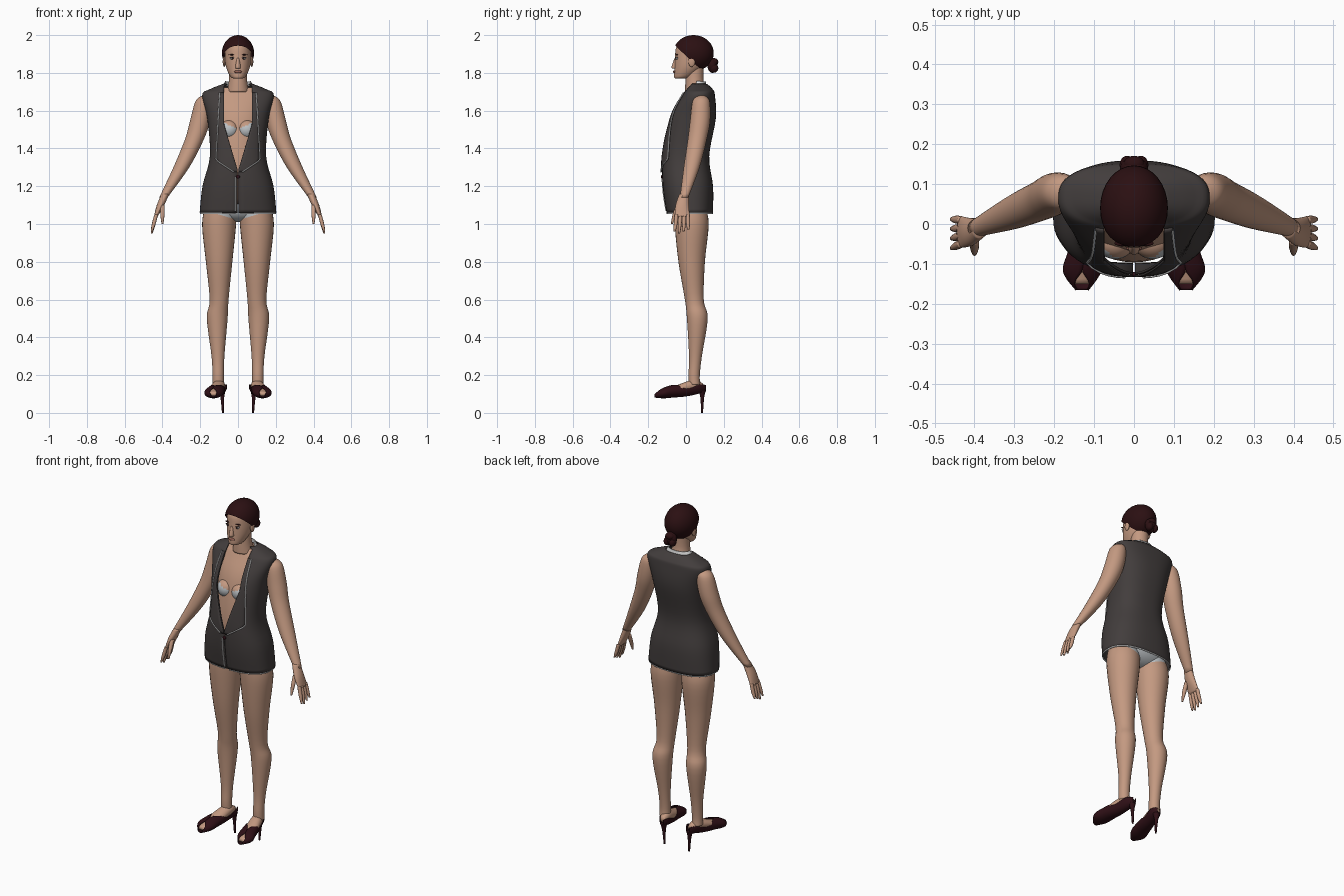
import bpy, bmesh
from math import sin, cos, pi, asin, sqrt, copysign
from mathutils import Matrix

cube = bpy.data.objects.get("Cube")
if cube:
    bpy.data.objects.remove(cube, do_unlink=True)


def material(name, *rgb):
    mat = bpy.data.materials.new(name)
    mat.use_nodes = True
    mat.diffuse_color = (*rgb, 1)
    shader = next(node for node in mat.node_tree.nodes if node.type == 'BSDF_PRINCIPLED')
    shader.inputs["Base Color"].default_value = (*rgb, 1)
    shader.inputs["Roughness"].default_value = .7
    return mat


SKIN = material("skin", .55, .32, .22)
CLOTH = material("charcoal cloth", .055, .047, .046)
TRIM = material("white trim", .8, .8, .8)
FABRIC = material("pale grey fabric", .5, .53, .55)
HAIR = material("dark auburn hair", .024, .005, .006)
LEATHER = material("dark red leather", .028, .005, .008)
LIPS = material("lip rose", .3, .12, .09)
IRIS = material("eye brown", .02, .01, .01)


def add_object(name, data, materials, mirror):
    for mat in materials:
        data.materials.append(mat)
    obj = bpy.data.objects.new(name, data)
    bpy.context.collection.objects.link(obj)
    if mirror:
        obj.modifiers.new("mirror", 'MIRROR')
    return obj


def finish(bm, name, materials, mirror=False, rule=None, thickness=0):
    bmesh.ops.recalc_face_normals(bm, faces=bm.faces)
    for face in bm.faces:
        face.smooth = True
        if rule:
            face.material_index = int(rule(face.calc_center_median()))
    mesh = bpy.data.meshes.new(name)
    bm.to_mesh(mesh)
    bm.free()
    obj = add_object(name, mesh, materials, mirror)
    if thickness:
        solidify = obj.modifiers.new("thickness", 'SOLIDIFY')
        solidify.thickness, solidify.offset = thickness, 0


def slice_mesh(bm, point, normal, remove=False):
    bmesh.ops.bisect_plane(bm, geom=bm.verts[:] + bm.edges[:] + bm.faces[:],
                           plane_co=point, plane_no=normal, clear_inner=remove)


def spline(rows, steps=5):
    """Smooth curve through rows of equal length."""
    dense = []
    last = len(rows) - 1
    for i in range(last):
        before, start, end, after = rows[max(i - 1, 0)], rows[i], rows[i + 1], rows[min(i + 2, last)]
        for step in range(steps):
            t = step / steps
            ease = t * t * (3 - 2 * t)
            leave, arrive = t * (1 - t) ** 2 / 2, t * t * (t - 1) / 2
            dense.append([s + (e - s) * ease + (e - b) * leave + (a - s) * arrive
                          for b, s, e, a in zip(before, start, end, after)])
    dense.append(rows[-1])
    return dense


def power_of(value, exponent):
    return copysign(abs(value) ** exponent, value)


def loft(name, rows, materials, along_y=False, sides=28, power=1, steps=5, cut=None, **options):
    """Row: position, centre pair, one or two radii, then half the gap angle if open."""
    rows = spline([[*row, row[-1]] if len(row) == 4 else row for row in rows], steps)
    is_open = len(rows[0]) > 5
    bm = bmesh.new()
    rings = []
    for position, u, v, radius_u, radius_v, *gap in rows:
        start = max(0, *gap, 0) if is_open else 0
        ring = []
        for j in range(sides + is_open):
            angle = start + 2 * (pi - start) * j / sides
            across = u + radius_u * power_of(sin(angle), power)
            out = radius_v * power_of(cos(angle), power)
            ring.append(bm.verts.new((across, position, v + out) if along_y
                                     else (across, v - out, position)))
        rings.append(ring)
    for low, high in zip(rings, rings[1:]):
        for j in range(sides):
            k = (j + 1) % len(low)
            bm.faces.new((low[j], low[k], high[k], high[j]))
    if not is_open:
        bm.faces.new(rings[0])
        bm.faces.new(rings[-1])
    if cut:
        slice_mesh(bm, *cut)
    finish(bm, name, materials, **options)


def ball(name, centre, radii, materials, cut=None, **options):
    bm = bmesh.new()
    bmesh.ops.create_uvsphere(bm, u_segments=32, v_segments=20, radius=1,
                              matrix=Matrix.Translation(centre) @ Matrix.Diagonal((*radii, 1)))
    if cut:
        slice_mesh(bm, *cut, remove=True)
    finish(bm, name, materials, **options)


def cord(name, points, mirror=False):
    curve = bpy.data.curves.new(name, 'CURVE')
    curve.dimensions, curve.bevel_depth, curve.bevel_resolution = '3D', .0035, 1
    path = curve.splines.new('POLY')
    path.points.add(len(points) - 1)
    for point, place in zip(path.points, points):
        point.co = (*place, 1)
    add_object(name, curve, [TRIM], mirror)


# Sleeveless vest, open in a deep V
BOXY = .8
vest = spline([(1.06, 0, .02, .2, .12), (1.2, 0, .01, .185, .13), (1.36, 0, 0, .146, .12),
               (1.56, 0, .035, .16, .12), (1.68, 0, .065, .187, .085),
               (1.71, 0, .07, .15, .07), (1.74, 0, .065, .075, .045)])


def opening(z, width):
    return max(.002, min(.3 * (z - 1.28), .075, .75 * width))


def lapel_edge(z):
    return min(1.5 * (z - 1.26), .12 - .06 * (z - 1.3))


def on_vest(x, z, lift):
    low, high = next(pair for pair in zip(vest, vest[1:]) if z <= pair[1][0])
    blend = (z - low[0]) / (high[0] - low[0])
    _, _, y, width, depth = (a + (b - a) * blend for a, b in zip(low, high))
    sine = (abs(x) / width) ** (1 / BOXY)
    return x, y - depth * sqrt(1 - sine * sine) ** BOXY - lift, z


loft("vest", [(*row, asin((opening(row[0], row[3]) / row[3]) ** (1 / BOXY))) for row in vest],
     [CLOTH], sides=56, power=BOXY, steps=1, thickness=.006)

# Lapels, piping, lining and button
heights = [1.275 + .014 * i for i in range(31)]
bm = bmesh.new()
grid = []
for z in heights:
    inner, outer = opening(z, 1), lapel_edge(z)
    grid.append([bm.verts.new(on_vest(inner + (outer - inner) * j / 5, z, .007)) for j in range(6)])
for low, high in zip(grid, grid[1:]):
    for j in range(5):
        bm.faces.new((low[j], low[j + 1], high[j + 1], high[j]))
finish(bm, "lapels", [CLOTH], mirror=True, thickness=.005)
cord("lapel_piping", [on_vest(lapel_edge(z), z, .01) for z in heights], mirror=True)
cord("front_edge_piping", [on_vest(-.014, 1.07 + .02 * i, .004) for i in range(10)])
_, _, hem_y, hem_width, hem_depth = vest[0]
loft("hem_lining", [(z, 0, hem_y, hem_width, hem_depth, .03) for z in (1.053, 1.06)],
     [TRIM], sides=56, power=BOXY, thickness=.004)
loft("collar", [(1.73, 0, .06, .078, .046, 1.3), (1.755, 0, .06, .066, .043, 1.5)],
     [TRIM], thickness=.004)
ball("button", on_vest(0, 1.25, .004), (.01, .006, .01), [LEATHER])

# Torso inside the vest, neck, underwear
loft("torso", [(z, x, y + .005, .88 * width, .82 * depth)
               for z, x, y, width, depth in vest if 1.1 < z < 1.73], [SKIN], steps=1, sides=36)
loft("neck", [(1.7, 0, .055, .06), (1.76, 0, .045, .048), (1.86, 0, .05, .046)], [SKIN])
ball("bust", (.047, -.042, 1.5), (.05, .046, .05), [SKIN, FABRIC], mirror=True,
     rule=lambda c: c.z < 1.5 + c.x / 2)
ball("briefs", (0, .03, 1.09), (.17, .09, .08), [FABRIC])

# Legs, with the briefs' edge cut as a clean line
loft("legs", [(1.1, .09, .02, .08), (1, .1, .03, .09), (.8, .1, .03, .07), (.6, .1, .044, .05),
              (.5, .11, .06, .055), (.3, .106, .05, .034), (.2, .105, .043, .03),
              (.15, .105, .045, .03)], [SKIN, FABRIC], mirror=True,
     cut=((0, 0, 1.02), (-.3, 0, 1)), rule=lambda c: c.z > 1.02 + .3 * c.x)

# Arms and hands
loft("arms", [(1.68, .17, .08, .02), (1.65, .18, .08, .045), (1.55, .2, .075, .053),
              (1.45, .23, .06, .05), (1.3, .3, .03, .042), (1.14, .395, -.01, .022)],
     [SKIN], mirror=True)
loft("palms", [(1.16, .385, -.01, .02, .025), (1.1, .41, -.02, .02, .035),
               (1.04, .435, -.02, .01, .04)], [SKIN], mirror=True)
for i, finger in enumerate(("index", "middle", "ring", "little")):
    y = .022 * i - .055
    tip = .95 + .01 * abs(i - 1)
    loft(finger + "_fingers", [(1.05, .433, .9 * y, .01), (1, .446, y, .01),
                               (tip, .457, 1.1 * y, .005)], [SKIN], mirror=True, sides=12)
loft("thumbs", [(1.1, .4, -.04, .012), (1.05, .4, -.06, .011), (1, .4, -.075, .005)],
     [SKIN], mirror=True, sides=12)

# Feet and open-toed heels
loft("feet", [(.09, .09, .14, .015, .015), (.04, .1, .145, .031, .031),
              (-.06, .12, .12, .037, .022), (-.15, .13, .1, .024, .01)],
     [SKIN], along_y=True, mirror=True)
loft("shoes", [(.105, .085, .135, .01, .02, 1), (.07, .09, .14, .03, .036, 1.3),
               (0, .105, .125, .037, .036, 1.5), (-.07, .12, .115, .044, .032, .2),
               (-.12, .13, .105, .046, .026, .02), (-.165, .13, .095, .015, .012, 1.2)],
     [LEATHER], along_y=True, mirror=True, thickness=.004)
loft("stiletto_heels", [(.12, .085, .085, .02), (.08, .083, .086, .01), (0, .08, .085, .005)],
     [LEATHER], mirror=True, sides=14)

# Head and face
loft("head", [(1.77, 0, -.035, .02, .02), (1.78, 0, -.015, .04, .048), (1.83, 0, .015, .063, .076),
              (1.89, 0, .03, .07, .088), (1.94, 0, .035, .066, .085), (1.98, 0, .04, .04, .055)],
     [SKIN], sides=36)
loft("nose", [(1.822, 0, -.055, .007, .01), (1.83, 0, -.06, .014, .017), (1.88, 0, -.05, .007, .01)],
     [SKIN])
ball("lips", (0, -.06, 1.806), (.02, .008, .008), [LIPS])
ball("eyes", (.03, -.048, 1.877), (.013, .007, .006), [TRIM], mirror=True)
ball("irises", (.03, -.052, 1.877), (.006, .005, .006), [IRIS], mirror=True)
ball("upper_lashes", (.03, -.049, 1.883), (.015, .007, .002), [IRIS], mirror=True)
ball("eyebrows", (.032, -.048, 1.896), (.017, .007, .003), [HAIR], mirror=True)
ball("ears", (.073, .03, 1.86), (.008, .018, .028), [SKIN], mirror=True)

# Swept-back hair and coiled bun
ball("hair", (0, .04, 1.905), (.085, .107, .095), [HAIR], cut=((0, -.055, 1.942), (0, .68, .73)))
ball("bun", (0, .14, 1.84), (.035, .027, .04), [HAIR])
ball("bun_coils", (.017, .148, 1.825), (.019, .023, .024), [HAIR], mirror=True)
ball("bun_top_coil", (0, .15, 1.858), (.026, .021, .02), [HAIR])
